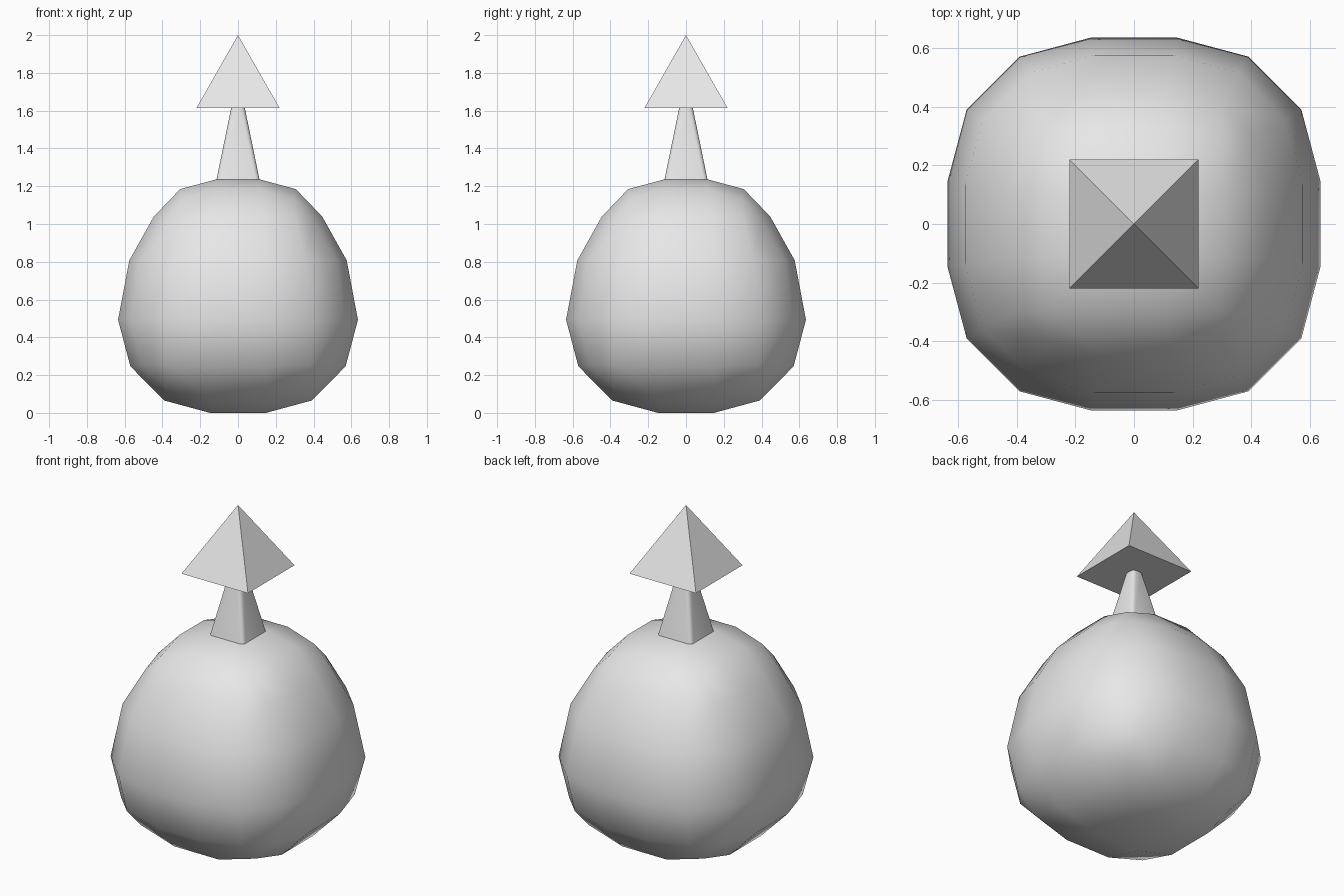
import bpy, bmesh, math

if "Cube" in bpy.data.objects:
    bpy.data.objects.remove(bpy.data.objects["Cube"], do_unlink=True)

grey = bpy.data.materials.new("light_grey")
grey.use_nodes = True
grey.diffuse_color = (0.8, 0.8, 0.8, 1)
grey.node_tree.nodes["Principled BSDF"].inputs["Base Color"].default_value = (0.8, 0.8, 0.8, 1)


def make_object(name, bm, smooth_angle=None):
    """Turn a bmesh into a linked, coloured object."""
    bmesh.ops.recalc_face_normals(bm, faces=bm.faces)
    mesh = bpy.data.meshes.new(name)
    bm.to_mesh(mesh)
    bm.free()
    mesh.materials.append(grey)
    obj = bpy.data.objects.new(name, mesh)
    bpy.context.collection.objects.link(obj)
    if smooth_angle:
        bpy.ops.object.select_all(action="DESELECT")
        obj.select_set(True)
        bpy.context.view_layer.objects.active = obj
        bpy.ops.object.shade_smooth_by_angle(angle=math.radians(smooth_angle))
    return obj


def remap(value, table, column):
    """Piecewise linear lookup of a column against the first one."""
    for a, b in zip(table, table[1:]):
        if value <= b[0]:
            t = max(0, (value - a[0]) / (b[0] - a[0]))
            return a[column] + t * (b[column] - a[column])
    return table[-1][column]


# Body: heavily bevelled box, upper half drawn in
HALF, BEVEL = 0.635, 0.487
TAPER = [  # box height, final height, width factor
    (0.0, 0.0, 1.0),
    (0.487, 0.493, 1.0),
    (0.783, 0.808, 0.906),
    (1.027, 1.04, 0.782),
    (1.205, 1.185, 0.782),
    (1.27, 1.236, 0.775),
]
bm = bmesh.new()
bmesh.ops.create_cube(bm, size=2 * HALF)
bmesh.ops.bevel(bm, geom=bm.edges[:], offset=BEVEL, segments=3, profile=0.5,
                affect="EDGES", clamp_overlap=True)
for v in bm.verts:
    z = v.co.z + HALF
    width = remap(z, TAPER, 2)
    v.co = (v.co.x * width, v.co.y * width, remap(z, TAPER, 1))
make_object("body", bm, 60)


# Stem: tapered square post with rounded corners
def rounded_square(bm, half, radius, z, steps=3):
    ring = []
    for corner in range(4):
        base = corner * math.pi / 2
        sx, sy = ((1, 1), (-1, 1), (-1, -1), (1, -1))[corner]
        for i in range(steps + 1):
            a = base + i / steps * math.pi / 2
            ring.append(bm.verts.new((sx * (half - radius) + radius * math.cos(a),
                                      sy * (half - radius) + radius * math.sin(a), z)))
    return ring


bm = bmesh.new()
low = rounded_square(bm, 0.119, 0.022, 1.21)
high = rounded_square(bm, 0.035, 0.022, 1.62)
n = len(low)
for i in range(n):
    j = (i + 1) % n
    bm.faces.new((low[i], low[j], high[j], high[i]))
bm.faces.new(low[::-1])
bm.faces.new(high)
make_object("stem", bm, 60)

# Tip: flat-faced square pyramid
bm = bmesh.new()
base = [bm.verts.new((0.22 * x, 0.22 * y, 1.614))
        for x, y in ((-1, -1), (1, -1), (1, 1), (-1, 1))]
apex = bm.verts.new((0, 0, 2.0))
for i in range(4):
    bm.faces.new((base[i], base[(i + 1) % 4], apex))
bm.faces.new(base[::-1])
make_object("pyramid_tip", bm)
